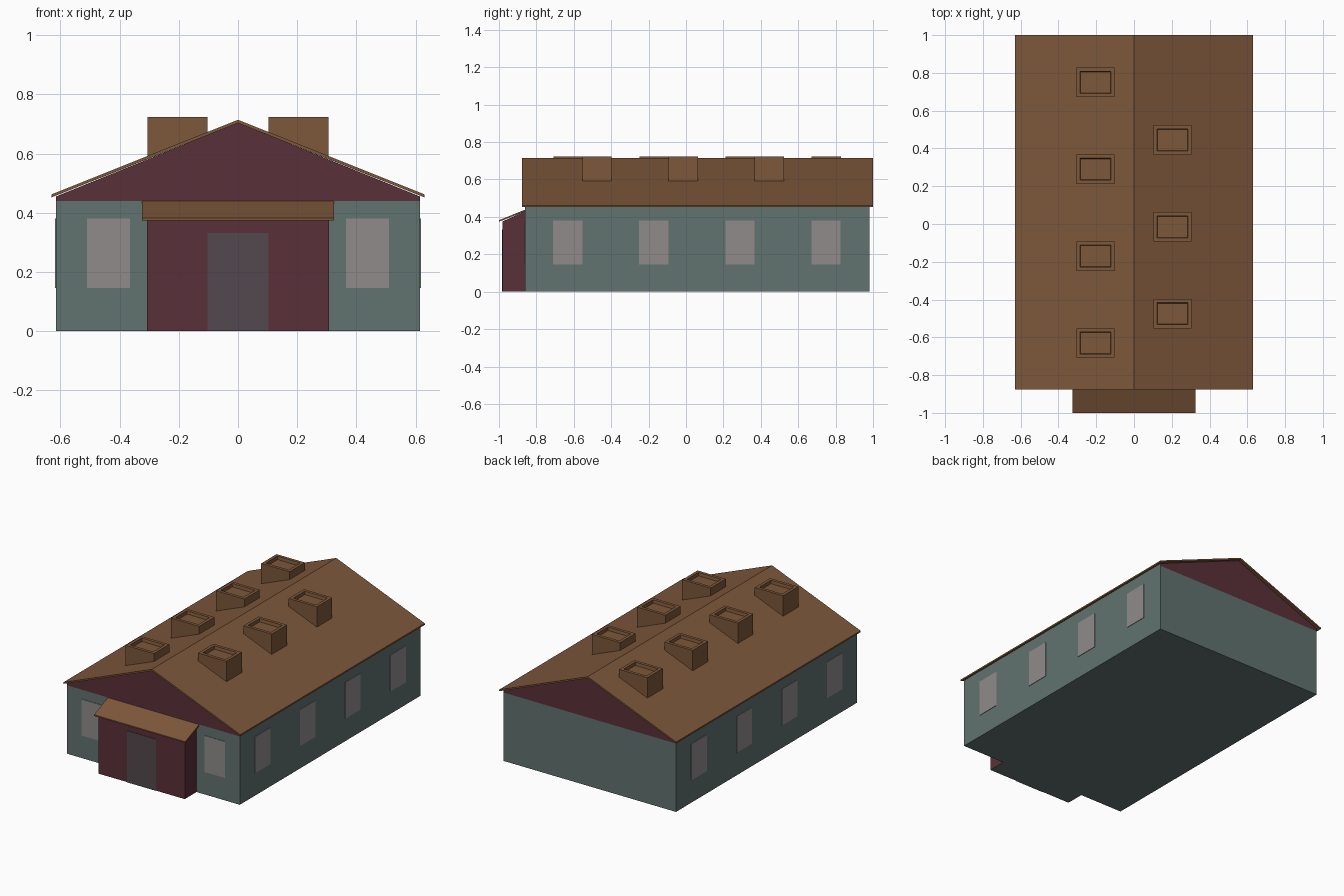
import bpy
import bmesh
from mathutils import Vector

cube = bpy.data.objects.get("Cube")
if cube:
    bpy.data.objects.remove(cube, do_unlink=True)


def material(name, rgb):
    """Flat material from 8-bit sRGB values."""
    col = [((c / 255 + 0.055) / 1.055) ** 2.4 for c in rgb] + [1.0]
    mat = bpy.data.materials.new(name)
    mat.use_nodes = True
    mat.diffuse_color = col
    bsdf = mat.node_tree.nodes["Principled BSDF"]
    bsdf.inputs["Base Color"].default_value = col
    bsdf.inputs["Roughness"].default_value = 0.8
    return mat


WALL = material("grey green wall", (97, 115, 111))
MAROON = material("maroon cladding", (90, 48, 57))
ROOF = material("brown roof", (125, 87, 58))
GLASS = material("grey window", (144, 139, 139))
DOOR = material("dark door", (82, 72, 77))


def prism(name, profile, along, start, end, mats, rule=None, edit=None):
    """Extrude a profile (u, z) along x or y; rule picks a material per face."""
    bm = bmesh.new()
    place = (lambda u, z, t: (u, t, z)) if along == "y" else (lambda u, z, t: (t, u, z))
    face = bm.faces.new([bm.verts.new(place(u, z, start)) for u, z in profile])
    out = bmesh.ops.extrude_face_region(bm, geom=[face])
    moved = [v for v in out["geom"] if isinstance(v, bmesh.types.BMVert)]
    bmesh.ops.translate(bm, verts=moved, vec=Vector(place(0, 0, end - start)))
    bmesh.ops.recalc_face_normals(bm, faces=bm.faces)
    bm.normal_update()
    if edit:
        edit(bm)
    if rule:
        for f in bm.faces:
            f.material_index = rule(f)
    mesh = bpy.data.meshes.new(name)
    bm.to_mesh(mesh)
    bm.free()
    for m in mats:
        mesh.materials.append(m)
    obj = bpy.data.objects.new(name, mesh)
    bpy.context.collection.objects.link(obj)
    return obj


def rect(u0, u1, z0, z1):
    return [(u0, z0), (u1, z0), (u1, z1), (u0, z1)]


HALF, FRONT, BACK, EAVE = 0.615, -0.86, 0.98, 0.44

# Main body and the gable storey above it
prism("walls", rect(-HALF, HALF, 0, EAVE), "y", FRONT, BACK, [WALL])
prism("gables", [(-HALF, EAVE), (HALF, EAVE), (HALF, 0.455), (0, 0.704), (-HALF, 0.455)],
      "y", FRONT, BACK, [WALL, MAROON], lambda f: int(abs(f.normal.y) > 0.5))

# Thin pitched roof with a small overhang
prism("main_roof", [(-0.63, 0.452), (0, 0.703), (0.63, 0.452), (0.63, 0.462), (0, 0.714), (-0.63, 0.462)],
      "y", -0.876, 1.0, [ROOF])

# Entrance porch, its lean-to roof and door
prism("porch", [(-0.98, 0), (FRONT, 0), (FRONT, 0.43), (-0.98, 0.376)],
      "x", -0.307, 0.307, [MAROON, WALL], lambda f: int(f.normal.z < -0.5))
prism("porch_roof", [(-1.0, 0.374), (FRONT, 0.429), (FRONT, 0.439), (-1.0, 0.382)],
      "x", -0.325, 0.325, [ROOF])
prism("door", rect(-0.103, 0.103, 0, 0.332), "y", -0.983, -0.979, [DOOR])

# Windows on the front and along both long sides
SILL, HEAD = 0.146, 0.38
for side, label in ((-1, "right"), (1, "left")):
    a, b = sorted((side * 0.365, side * 0.51))
    prism(f"front_window_{label}", rect(a, b, SILL, HEAD), "y", FRONT - 0.003, FRONT + 0.001, [GLASS])
    x0, x1 = sorted((side * (HALF - 0.001), side * (HALF + 0.003)))
    for i in range(4):
        y = -0.632 + i * 0.46
        prism(f"side_window_{label}_{i + 1}", rect(y - 0.078, y + 0.078, SILL, HEAD),
              "x", x0, x1, [GLASS])


# Roof boxes with a recessed top, four on the right slope and three on the left
def recess_top(bm):
    top = [f for f in bm.faces if f.normal.z > 0.9]
    bmesh.ops.inset_region(bm, faces=top, thickness=0.028)
    bmesh.ops.inset_region(bm, faces=top, thickness=0.004, depth=-0.02)


for side, label, count, first in ((-1, "right", 4, -0.63), (1, "left", 3, -0.475)):
    inner, outer = side * 0.103, side * 0.305
    for i in range(count):
        y = first + i * 0.46
        prism(f"roof_box_{label}_{i + 1}",
              [(inner, 0.664), (outer, 0.584), (outer, 0.723), (inner, 0.723)],
              "y", y - 0.078, y + 0.078, [ROOF], edit=recess_top)
